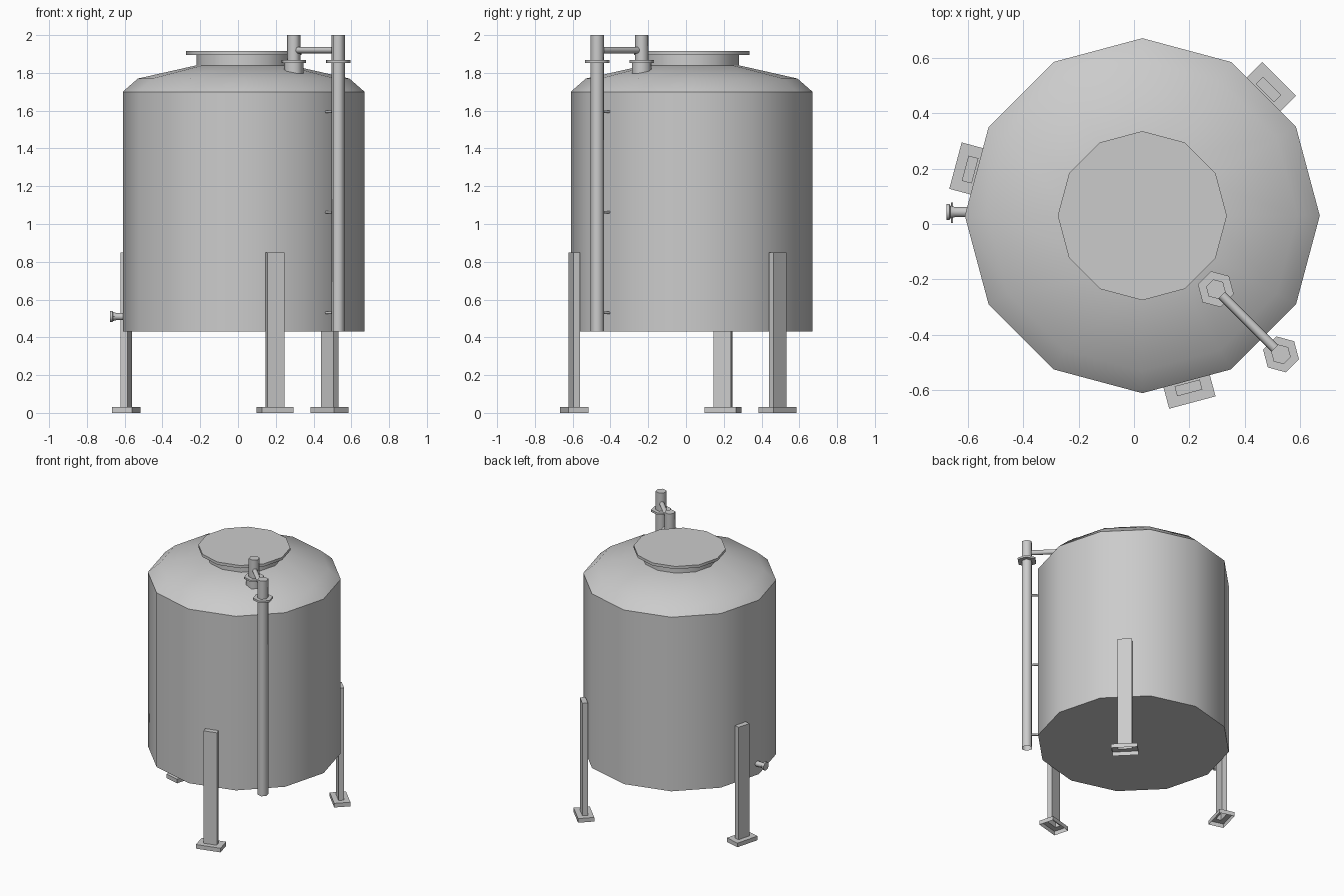
import bpy, bmesh, math
from mathutils import Vector, Matrix

if "Cube" in bpy.data.objects:
    bpy.data.objects.remove(bpy.data.objects["Cube"])

steel = bpy.data.materials.new("grey steel")
GREY = (0.6, 0.6, 0.6, 1)
steel.diffuse_color = GREY
steel.use_nodes = True
steel.node_tree.nodes["Principled BSDF"].inputs["Base Color"].default_value = GREY

AXIS = Vector((0.03, 0.03, 0))


def loft(name, rings, matrix, cap_start=True, smooth=None):
    """Skin a list of equal point rings, cap the ends and place the result."""
    bm = bmesh.new()
    loops = [[bm.verts.new(p) for p in ring] for ring in rings]
    n = len(loops[0])
    for a, b in zip(loops, loops[1:]):
        for i in range(n):
            j = (i + 1) % n
            bm.faces.new((a[i], a[j], b[j], b[i]))
    bm.faces.new(loops[-1])
    if cap_start:
        bm.faces.new(loops[0][::-1])
    mesh = bpy.data.meshes.new(name)
    bm.to_mesh(mesh)
    bm.free()
    mesh.materials.append(steel)
    obj = bpy.data.objects.new(name, mesh)
    obj.matrix_world = matrix
    bpy.context.collection.objects.link(obj)
    if smooth:
        bpy.ops.object.select_all(action="DESELECT")
        obj.select_set(True)
        bpy.context.view_layer.objects.active = obj
        bpy.ops.object.shade_smooth_by_angle(angle=math.radians(smooth))
    return obj


def turned(name, profile, sides, matrix, turn=0, cap_start=True, smooth=35):
    """Regular-sided solid from (radius, height) pairs."""
    angles = [math.radians(turn) + math.tau * i / sides for i in range(sides)]
    rings = [[(r * math.cos(a), r * math.sin(a), z) for a in angles] for r, z in profile]
    return loft(name, rings, matrix, cap_start, smooth)


def rod(name, start, end, radius, sides=8):
    """Straight round bar between two points."""
    start, end = Vector(start), Vector(end)
    d = end - start
    matrix = Matrix.Translation(start) @ d.to_track_quat("Z", "Y").to_matrix().to_4x4()
    return turned(name, [(radius, 0), (radius, d.length)], sides, matrix, smooth=65)


# Tank body with domed shoulder, neck and lid
centre = Matrix.Translation(AXIS)
turned("tank_body", [(0.64, 0.43), (0.64, 1.70), (0.56, 1.77), (0.25, 1.84)], 12, centre)
turned("hatch_neck", [(0.25, 1.82), (0.25, 1.9)], 12, centre)
turned("hatch_lid", [(0.305, 1.895), (0.305, 1.915)], 12, centre)


# Three legs, each a hollow foot plate rising into a flat post
def rectangle(depth, width, z):
    x, y = depth / 2, width / 2
    return [(-x, -y, z), (x, -y, z), (x, y, z), (-x, y, z)]


FOOT, POST = (0.109, 0.173), (0.037, 0.094)
for side, angle in (("back_left", 45), ("right", 165), ("front", 285)):
    place = (centre @ Matrix.Rotation(math.radians(angle), 4, "Z")
             @ Matrix.Translation((0.643, 0, 0)))
    loft(side + "_leg", [rectangle(*FOOT, 0), rectangle(*FOOT, 0.03),
                         rectangle(*POST, 0.03), rectangle(*POST, 0.85)],
         place, cap_start=False)

# Six-sided overflow pipe and the short riser on the dome
pipe_at = Vector((0.53, -0.47, 0))
riser_at = Vector((0.295, -0.235, 0))
for name, spot, bottom in (("overflow_pipe", pipe_at, 0.43), ("riser_pipe", riser_at, 1.8)):
    place = Matrix.Translation(spot)
    turned(name, [(0.0365, bottom), (0.0365, 2.0)], 6, place, -15,
           cap_start=False, smooth=65)
    turned(name + "_flange", [(0.067, 1.853), (0.067, 1.867)], 6, place, -15, smooth=65)
turned("riser_sleeve", [(0.054, 1.78), (0.054, 1.855)], 6,
       Matrix.Translation(riser_at), -15, smooth=65)
lift = Vector((0, 0, 1.92))
rod("cross_pipe", pipe_at + lift, riser_at + lift, 0.017)

# Brackets tying the pipe to the tank wall
outward = (pipe_at - AXIS).normalized()
for i, z in enumerate((0.53, 1.063, 1.595)):
    up = Vector((0, 0, z))
    rod(f"pipe_bracket_{i + 1}", AXIS + outward * 0.6 + up, pipe_at + up, 0.008, 6)

# Drain outlet near the base of the right side
outlet = Matrix.Translation((-0.58, 0.043, 0.51)) @ Matrix.Rotation(-math.pi / 2, 4, "Y")
turned("drain_outlet", [(0.019, 0), (0.019, 0.065), (0.024, 0.082), (0.03, 0.085), (0.03, 0.097)],
       10, outlet, smooth=40)
rod("drain_pin", (-0.656, 0.003, 0.51), (-0.656, 0.078, 0.51), 0.004, 6)
